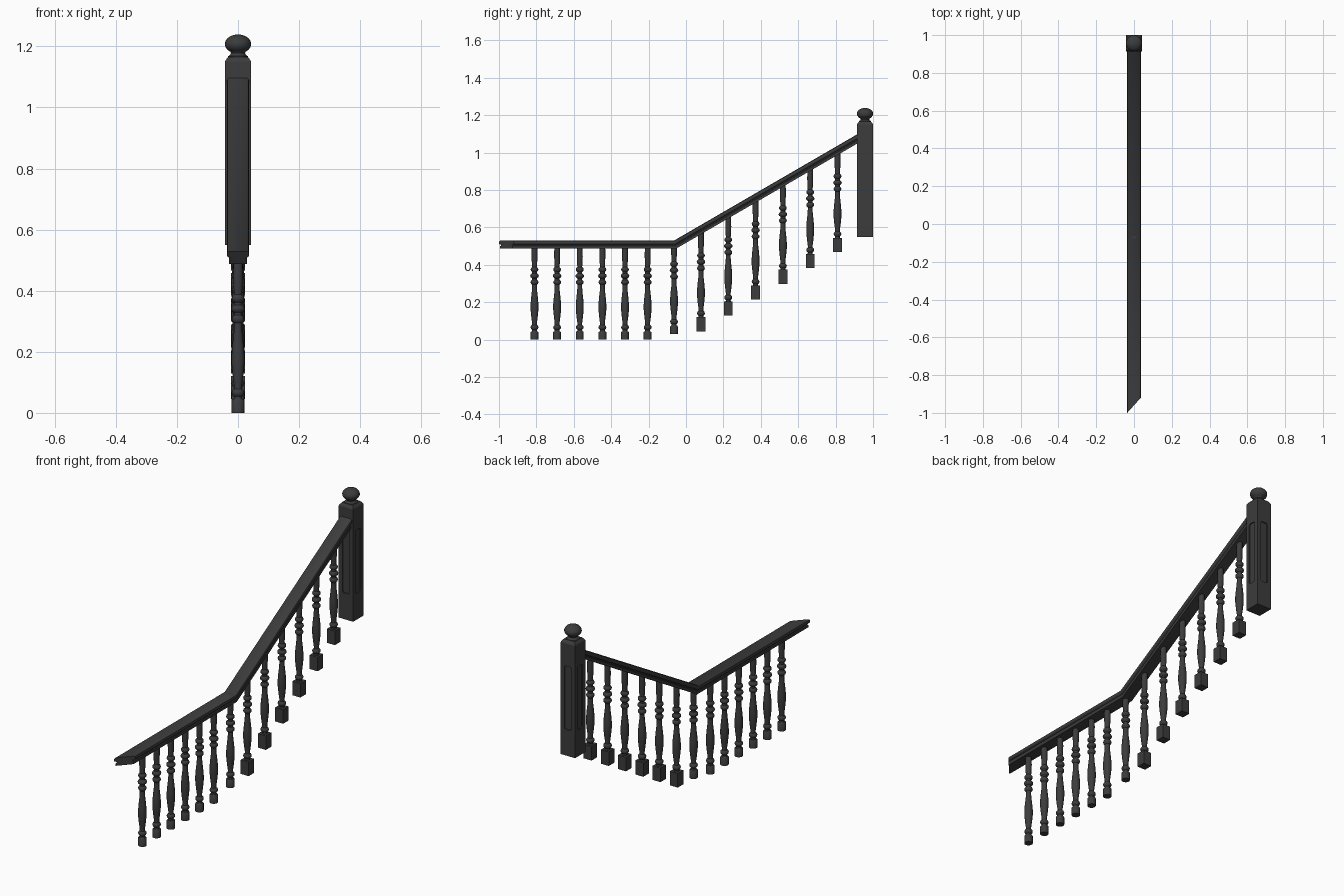
import bpy, bmesh, math
from mathutils import Matrix, Vector

cube = bpy.data.objects.get("Cube")
if cube:
    bpy.data.objects.remove(cube, do_unlink=True)

paint = bpy.data.materials.new("charcoal_paint")
paint.use_nodes = True
colour = (0.045, 0.045, 0.045, 1)
paint.diffuse_color = colour
paint.node_tree.nodes["Principled BSDF"].inputs["Base Color"].default_value = colour


def finish(bm, name, smooth=True):
    bmesh.ops.recalc_face_normals(bm, faces=bm.faces)
    mesh = bpy.data.meshes.new(name)
    bm.to_mesh(mesh)
    bm.free()
    mesh.materials.append(paint)
    obj = bpy.data.objects.new(name, mesh)
    bpy.context.collection.objects.link(obj)
    if smooth:
        bpy.ops.object.select_all(action='DESELECT')
        obj.select_set(True)
        bpy.context.view_layer.objects.active = obj
        bpy.ops.object.shade_smooth_by_angle(angle=math.radians(40))
    return obj


def bridge(bm, rings):
    """Skin a row of equal vertex loops and cap both ends."""
    loops = [[bm.verts.new(p) for p in ring] for ring in rings]
    n = len(loops[0])
    for a, b in zip(loops, loops[1:]):
        for i in range(n):
            j = (i + 1) % n
            bm.faces.new((a[i], a[j], b[j], b[i]))
    bm.faces.new(loops[0])
    bm.faces.new(loops[-1])


def lathe(bm, profile, y, z, sides=16):
    turns = [math.tau * i / sides for i in range(sides)]
    bridge(bm, [[(r * math.cos(t), y + r * math.sin(t), z + h) for t in turns]
                for r, h in profile])


def box(bm, size, centre):
    matrix = Matrix.Translation(centre) @ Matrix.Diagonal((*size, 1))
    return bmesh.ops.create_cube(bm, size=1, matrix=matrix)["verts"]


# Turned spindle shape, measured up from the top of its base
def bead(h, r=0.021, low=0.013):
    return [(low, h - 0.013), (r * 0.9, h - 0.007), (r, h),
            (r * 0.9, h + 0.007), (low, h + 0.013)]


spindle = [(0.014, -0.002), (0.013, 0.006)] + bead(0.021)
spindle += [(0.013, 0.045), (0.017, 0.075), (0.021, 0.115), (0.021, 0.145),
            (0.018, 0.18), (0.014, 0.215), (0.013, 0.235)]
spindle += bead(0.262) + bead(0.296, 0.023) + bead(0.33)
spindle += [(0.014, 0.36), (0.016, 0.40), (0.015, 0.455)]


def baluster(name, y, z, square):
    bm = bmesh.new()
    if square:
        base = 0.075
        box(bm, (0.047, 0.047, base), (0, y, z + base / 2))
    else:
        base = 0.045
        lathe(bm, [(0.021, 0), (0.021, base - 0.005), (0.017, base)], y, z)
    lathe(bm, spindle, y, z + base)
    finish(bm, name)


SLOPE = 0.58
for i in range(6):
    baluster(f"level_baluster_{i + 1}", -0.81 + 0.121 * i, 0, False)
baluster("corner_baluster", -0.064, 0.03, False)
for i in range(6):
    y = 0.08 + 0.146 * i
    baluster(f"stair_baluster_{i + 1}", y, 0.045 + SLOPE * (y - 0.08), True)

# Handrail: moulded section swept level, then up the slope
half = [(0.029, 0.0), (0.034, -0.003), (0.036, -0.009), (0.036, -0.016),
        (0.033, -0.02), (0.026, -0.022), (0.026, -0.027), (0.03, -0.03),
        (0.03, -0.043)]
section = half + [(-x, h) for x, h in reversed(half)]
lean = math.tan(math.atan(SLOPE) / 2)
TOP, BEND, END = 0.53, -0.064, 0.93
start, corner, end = [], [], []
for x, h in section:
    by, bz = BEND - h * lean, TOP + h
    start.append((x, -0.96 + x * 1.11, bz))
    corner.append((x, by, bz))
    end.append((x, END, bz + SLOPE * (END - by)))
bm = bmesh.new()
bridge(bm, [start, corner, end])
finish(bm, "handrail")

# Newel post: chamfered block with a recessed panel on each side
NY, HALF = 0.957, 0.043
bm = bmesh.new()
rings = []
for s, z in [(HALF, 0.55), (HALF, 1.15), (0.04, 1.156), (0.032, 1.166)]:
    rings.append([(s * a, NY + s * b, z)
                  for a, b in ((-1, -1), (1, -1), (1, 1), (-1, 1))])
bridge(bm, rings)
post = finish(bm, "newel_post", smooth=False)

bm = bmesh.new()
for k in range(4):
    spin = Matrix.Translation((0, NY, 0.86)) @ Matrix.Rotation(k * math.pi / 2, 4, 'Z')
    verts = box(bm, (0.02, 0.042, 0.34), (HALF + 0.004, 0, 0))
    edges = {e for v in verts for e in v.link_edges
             if abs((e.verts[0].co - e.verts[1].co).normalized().x) > 0.9}
    rounded = bmesh.ops.bevel(bm, geom=list(edges), offset=0.009, segments=4,
                              profile=0.5, affect='EDGES')
    moved = set(verts) | set(rounded["verts"])
    moved = [v for v in moved if v.is_valid]
    bmesh.ops.transform(bm, matrix=spin, verts=moved)
cutter = finish(bm, "panel_cutter", smooth=False)
cutter.hide_render = True
cut = post.modifiers.new("panels", 'BOOLEAN')
cut.operation = 'DIFFERENCE'
cut.solver = 'EXACT'
cut.object = cutter
bpy.context.view_layer.update()
graph = bpy.context.evaluated_depsgraph_get()
carved = bpy.data.meshes.new_from_object(post.evaluated_get(graph))
post.modifiers.clear()
post.data = carved
bpy.data.objects.remove(cutter, do_unlink=True)

# Ball finial on a turned neck
ball = [(0.043 * math.cos(a), 1.208 + 0.031 * math.sin(a))
        for a in (math.radians(d) for d in range(-55, 86, 10))]
bm = bmesh.new()
lathe(bm, [(0.032, 1.163), (0.032, 1.168), (0.025, 1.173), (0.023, 1.178)]
      + ball + [(0.001, 1.239)], NY, 0, 24)
finish(bm, "newel_ball")
